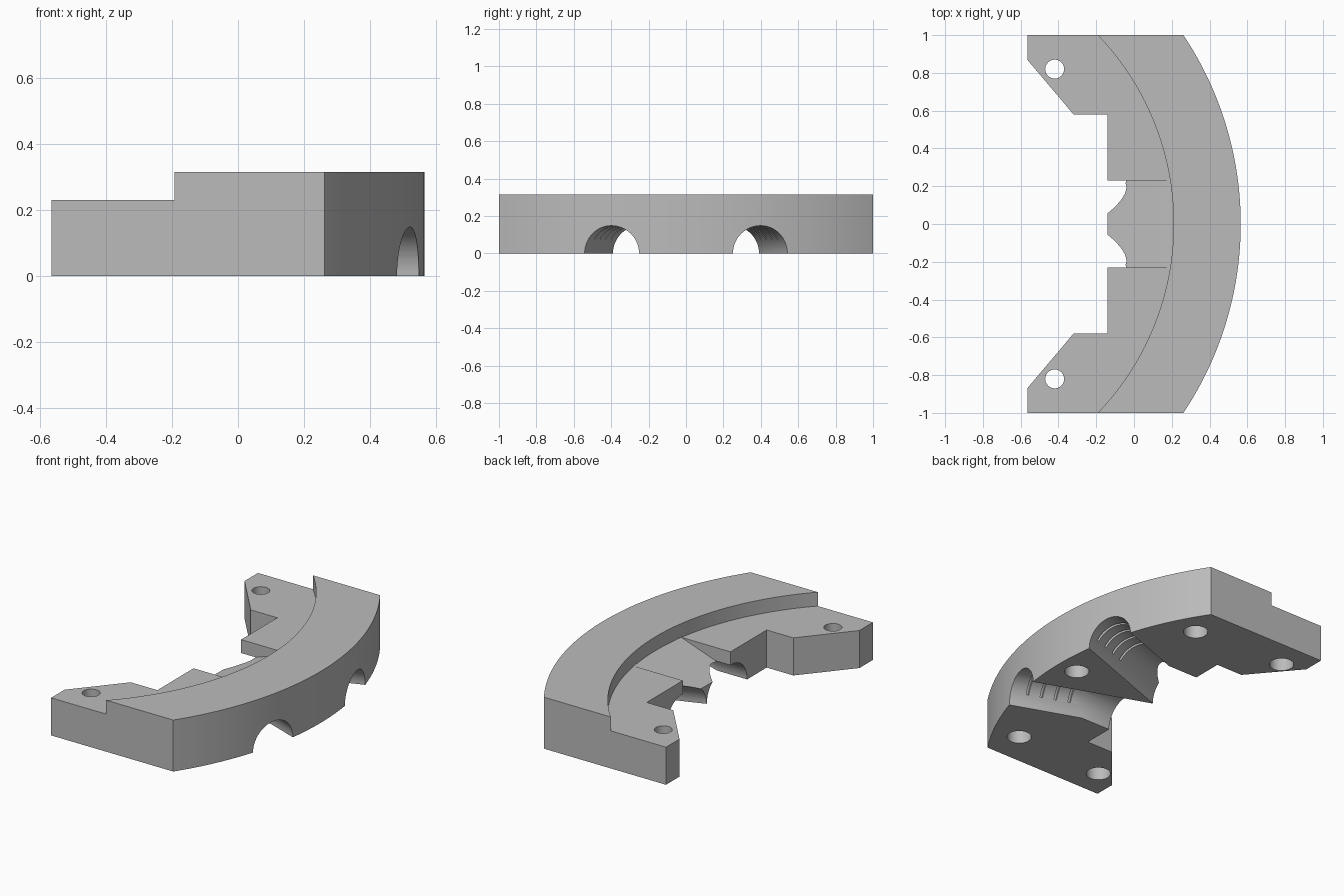
import bpy, bmesh, math
from mathutils import Matrix, Vector

if "Cube" in bpy.data.objects:
    bpy.data.objects.remove(bpy.data.objects["Cube"])

CX, R_OUT, R_IN = -1.235, 1.80, 1.445   # shared centre and radii of the rim
TOP, LEDGE = 0.315, 0.23
TILT = math.radians(20)                 # slant of the arched tunnels

grey = bpy.data.materials.new("grey")
grey.diffuse_color = (0.5, 0.5, 0.5, 1)
grey.use_nodes = True
grey.node_tree.nodes["Principled BSDF"].inputs["Base Color"].default_value = grey.diffuse_color


def add_object(name, bm):
    bmesh.ops.recalc_face_normals(bm, faces=bm.faces)
    mesh = bpy.data.meshes.new(name)
    bm.to_mesh(mesh)
    bm.free()
    mesh.materials.append(grey)
    obj = bpy.data.objects.new(name, mesh)
    bpy.context.collection.objects.link(obj)
    return obj


def prism(name, points, offset):
    """Extrude a closed outline of 3D points along an offset."""
    bm = bmesh.new()
    face = bm.faces.new([bm.verts.new(p) for p in points])
    ext = bmesh.ops.extrude_face_region(bm, geom=[face])
    verts = [v for v in ext["geom"] if isinstance(v, bmesh.types.BMVert)]
    bmesh.ops.translate(bm, verts=verts, vec=offset)
    return add_object(name, bm)


def rod(name, start, end, radius, sides=64):
    """Cylinder between two points."""
    a, b = Vector(start), Vector(end)
    bm = bmesh.new()
    turn = (b - a).to_track_quat('Z', 'Y').to_matrix().to_4x4()
    bmesh.ops.create_cone(bm, cap_ends=True, segments=sides, radius1=radius,
                          radius2=radius, depth=(b - a).length,
                          matrix=Matrix.Translation((a + b) / 2) @ turn)
    return add_object(name, bm)


def cut(target, cutter):
    mod = target.modifiers.new("cut", 'BOOLEAN')
    mod.operation, mod.solver, mod.object = 'DIFFERENCE', 'EXACT', cutter
    bpy.context.view_layer.objects.active = target
    bpy.ops.object.modifier_apply(modifier=mod.name)
    bpy.data.objects.remove(cutter)


# Body: curved outer rim with two angled ears on the inner side
half = math.asin(1 / R_OUT)
arc = [(CX + R_OUT * math.cos(t), R_OUT * math.sin(t))
       for t in (-half + 2 * half * i / 64 for i in range(65))]
inner = [(-0.565, 1), (-0.565, 0.87), (-0.32, 0.58), (-0.14, 0.58)]
outline = arc + inner + [(x, -y) for x, y in reversed(inner)]
body = prism("curved_clamp_body", [(x, y, 0) for x, y in outline], (0, 0, TOP))

# Lower ledge inside the rim
cut(body, rod("ledge_cutter", (CX, 0, LEDGE), (CX, 0, 0.6), R_IN, 256))

# Sloping floor in the middle of the ledge
slope = [(0.2, 0.232), (-0.3, 0.232 - 0.35 * 0.5), (-0.3, 0.28), (0.17, 0.28), (0.17, 0.232)]
cut(body, prism("slope_cutter", [(x, -0.23, z) for x, z in slope], (0, 0.46, 0)))

for s in (1, -1):
    # Slanted tunnel, meeting a straight mouth on the inner side
    axis = Vector((math.cos(TILT), s * math.sin(TILT), 0))
    mouth = Vector((0.51, s * 0.395, 0))
    cut(body, rod("tunnel_cutter", mouth - axis * 0.85, mouth + axis * 0.3, 0.148))
    cut(body, rod("mouth_cutter", (-0.3, s * 0.242, 0), (0.08, s * 0.242, 0), 0.1485))

    # Thin grooves over the tunnel roof
    for i in range(4):
        c = mouth - axis * (0.08 + 0.085 * i)
        side = Vector((-axis.y, axis.x, 0))
        a0 = math.radians(28)
        ring = [c - axis * 0.008 + side * 0.162 * math.cos(t) + Vector((0, 0, 0.162 * math.sin(t)))
                for t in (a0 + (math.pi - 2 * a0) * k / 32 for k in range(33))]
        cut(body, prism("groove_cutter", ring, axis * 0.016))

    # Stepped screw hole through each ear
    cut(body, rod("screw_cutter", (-0.42, s * 0.82, -0.1), (-0.42, s * 0.82, 0.5), 0.05, 48))
    cut(body, rod("screw_head_cutter", (-0.42, s * 0.82, -0.1), (-0.42, s * 0.82, 0.13), 0.07, 48))

# Blind holes under the rim
for x, y in ((0.2, 0.79), (0.2, -0.79), (0.43, 0)):
    cut(body, rod("blind_hole_cutter", (x, y, -0.1), (x, y, 0.2), 0.07, 48))

# Smooth the curved walls, keep the edges crisp
bpy.ops.object.select_all(action='DESELECT')
body.select_set(True)
bpy.context.view_layer.objects.active = body
bpy.ops.object.shade_smooth_by_angle(angle=math.radians(25))
